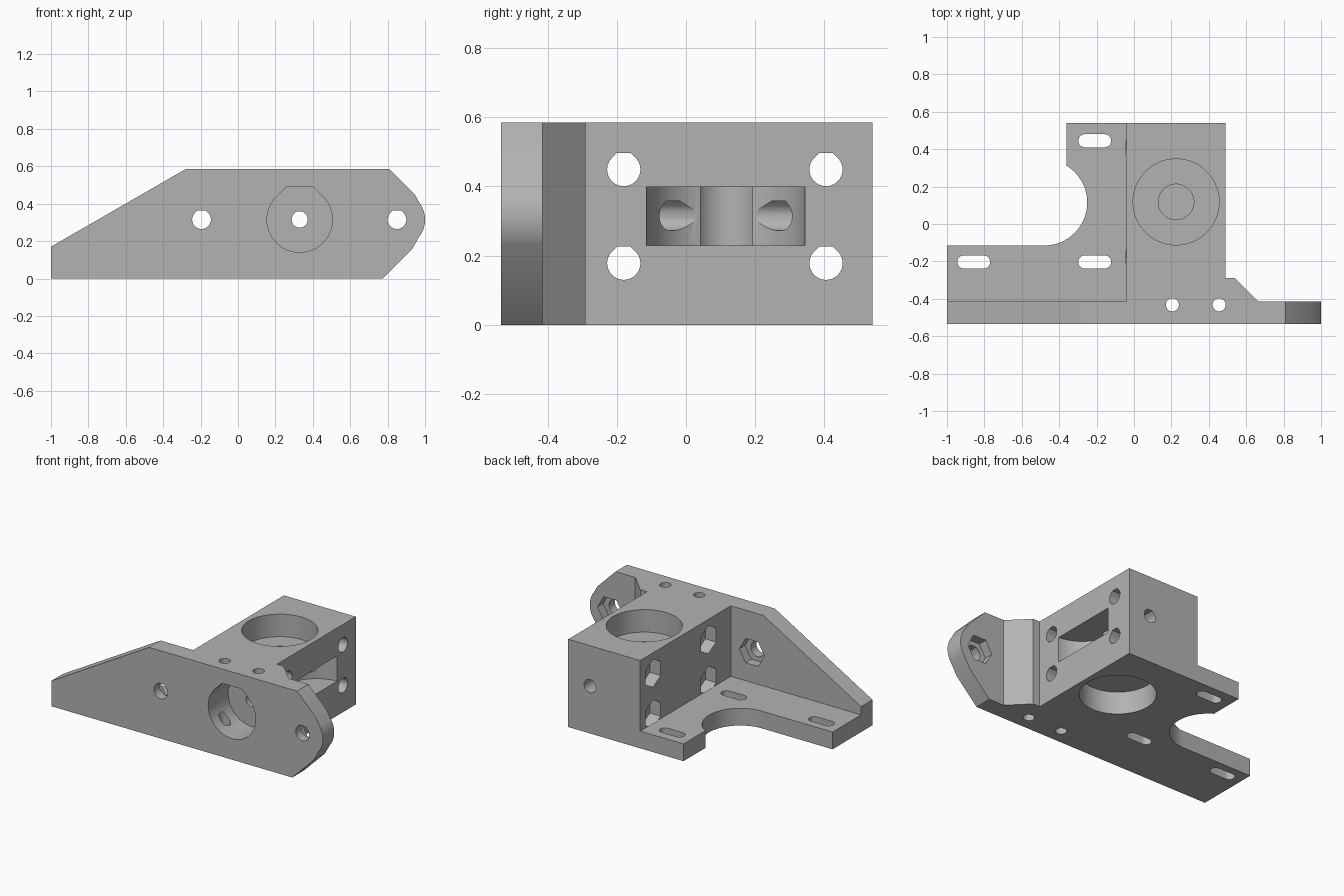
import bpy, bmesh, math

if "Cube" in bpy.data.objects:
    bpy.data.objects.remove(bpy.data.objects["Cube"])

mat = bpy.data.materials.new("plain_grey")
mat.diffuse_color = (0.45, 0.45, 0.45, 1)
mat.use_nodes = True
mat.node_tree.nodes["Principled BSDF"].inputs["Base Color"].default_value = mat.diffuse_color


def prism(name, profile, axis, a, b):
    """Extrude a 2D profile along an axis from a to b."""
    place = {"x": lambda u, v, w: (w, u, v),
             "y": lambda u, v, w: (u, w, v),
             "z": lambda u, v, w: (u, v, w)}[axis]
    bm = bmesh.new()
    lo = [bm.verts.new(place(u, v, a)) for u, v in profile]
    hi = [bm.verts.new(place(u, v, b)) for u, v in profile]
    bm.faces.new(lo)
    bm.faces.new(hi)
    n = len(lo)
    for i in range(n):
        j = (i + 1) % n
        bm.faces.new((lo[i], lo[j], hi[j], hi[i]))
    bmesh.ops.recalc_face_normals(bm, faces=bm.faces)
    me = bpy.data.meshes.new(name)
    bm.to_mesh(me)
    bm.free()
    ob = bpy.data.objects.new(name, me)
    bpy.context.collection.objects.link(ob)
    return ob


def arc(cx, cy, r, start, end, n):
    angs = [math.radians(start + (end - start) * i / n) for i in range(n + 1)]
    return [(cx + r * math.cos(t), cy + r * math.sin(t)) for t in angs]


def circle(cx, cy, r, n=64):
    return arc(cx, cy, r, 0, 360, n)[:-1]


def hexagon(cx, cy, r, turn=0):
    return arc(cx, cy, r, turn, turn + 360, 6)[:-1]


def teardrop(cx, cy, r):
    """Round hole with 45 degree shoulders and a flat roof."""
    k = r * (math.sqrt(2) - 1)
    return arc(cx, cy, r, 135, 405, 36) + [(cx + k, cy + r), (cx - k, cy + r)]


def slot(cx, cy, half, r):
    return (arc(cx + half - r, cy, r, -90, 90, 12)
            + arc(cx - half + r, cy, r, 90, 270, 12))


def combine(target, other, operation):
    mod = target.modifiers.new("cut", "BOOLEAN")
    mod.operation, mod.solver, mod.object = operation, "EXACT", other
    bpy.context.view_layer.objects.active = target
    bpy.ops.object.modifier_apply(modifier=mod.name)
    bpy.data.objects.remove(other)


# Main block with the chamfered foot that meets the front plate
body = prism("extruder_body", [(-0.04, -0.535), (0.665, -0.535), (0.665, -0.415),
                               (0.54, -0.29), (0.49, -0.29), (0.49, 0.54),
                               (-0.04, 0.54)], "z", 0, 0.585)

# Front plate: sloped on the left, rounded lug on the right
plate = prism("front_plate", [(-1, 0), (0.775, 0), (0.93, 0.155)]
              + arc(0.85, 0.315, 0.15, -38, 38, 24)
              + [(0.945, 0.45), (0.81, 0.585), (-0.28, 0.585), (-1, 0.17)],
              "y", -0.535, -0.415)
combine(body, plate, "UNION")

# Mounting base with a round bite for the motor boss
base = prism("motor_base", [(-1, -0.535), (0.0, -0.535), (0.0, 0.54), (-0.36, 0.54)]
             + arc(-0.48, 0.115, 0.23, 58.5, -90, 40) + [(-1, -0.115)],
             "z", 0, 0.115)
combine(body, base, "UNION")

cuts = []


def cut(profile, axis, a, b):
    cuts.append(prism("cutter", profile, axis, a, b))


# Bearing seats, drive shaft hole and idler pocket
cut(circle(0.225, 0.118, 0.23), "z", 0.435, 0.7)
cut(circle(0.225, 0.118, 0.23), "z", -0.1, 0.15)
cut(circle(0.225, 0.118, 0.095), "z", 0.16, 0.5)
cut(circle(0.50, 0.115, 0.23), "z", 0.23, 0.398)

# Front socket and the feed hole running through from front to back
cut(teardrop(0.33, 0.315, 0.175), "y", -0.7, -0.325)
cut(teardrop(0.33, 0.315, 0.043), "y", -0.4, 0.7)

# Front plate screw holes with nut traps behind
for x in (-0.195, 0.85):
    cut(teardrop(x, 0.315, 0.05), "y", -0.7, -0.35)
    cut(hexagon(x, 0.315, 0.093), "y", -0.475, -0.40)

# Idler screw holes with nut traps on the left face
for y in (-0.18, 0.405):
    for z in (0.178, 0.449):
        cut(teardrop(y, z, 0.048), "x", -0.1, 0.7)
        cut(hexagon(y, z, 0.093, 30), "x", -0.042, 0.04)

# Retaining pin holes beside the socket
for x in (0.205, 0.455):
    cut(circle(x, -0.432, 0.035, 32), "z", -0.1, 0.7)

# Motor mounting slots
for x, y in ((-0.21, 0.445), (-0.21, -0.203), (-0.857, -0.203)):
    cut(slot(x, y, 0.088, 0.035), "z", -0.1, 0.2)

for c in cuts:
    combine(body, c, "DIFFERENCE")

body.data.materials.clear()
body.data.materials.append(mat)
bpy.ops.object.select_all(action="DESELECT")
body.select_set(True)
bpy.context.view_layer.objects.active = body
bpy.ops.object.shade_smooth_by_angle(angle=math.radians(25))
